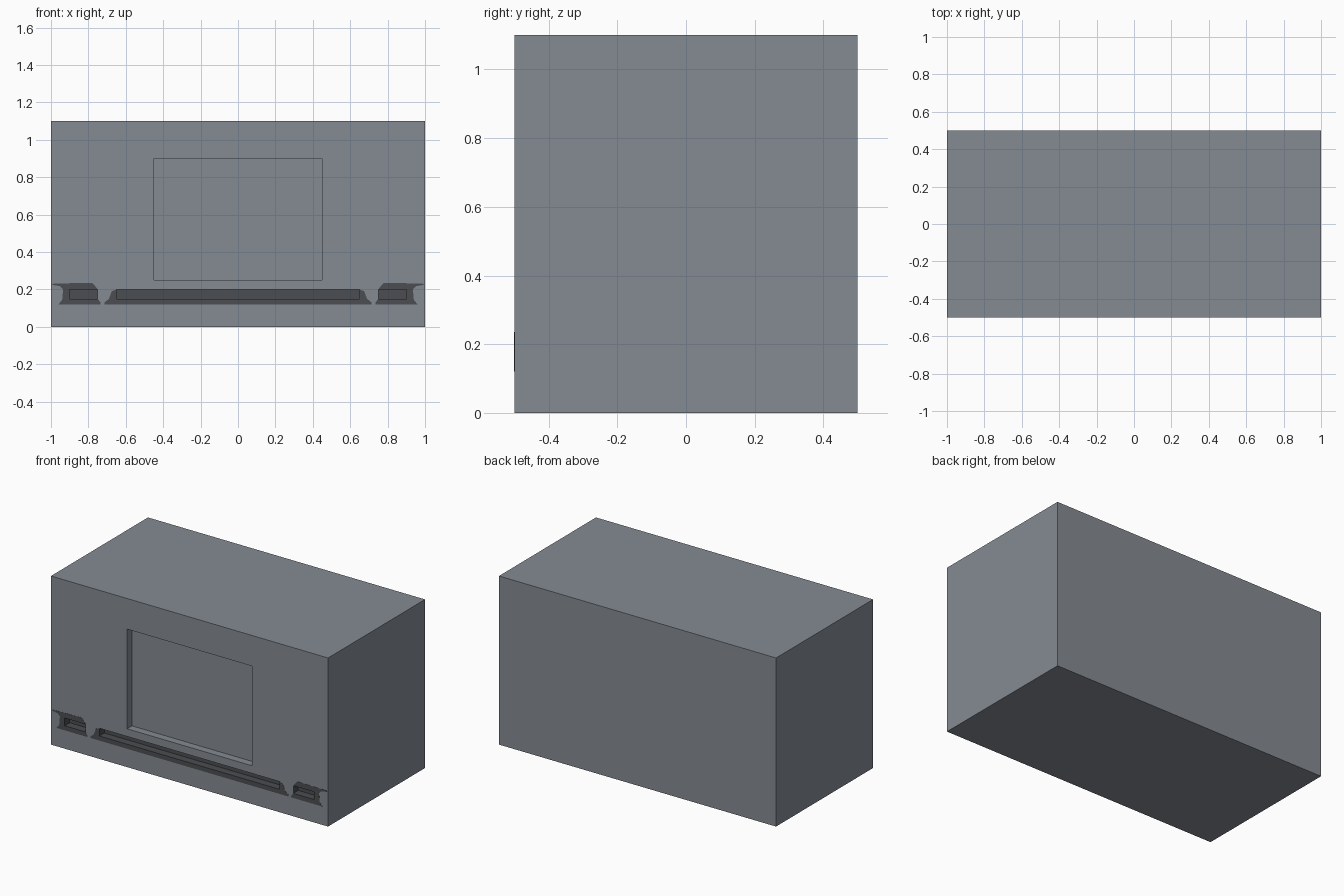
import bpy
import bmesh

cube = bpy.data.objects.get("Cube")
if cube:
    bpy.data.objects.remove(cube, do_unlink=True)


def make_material(name, rgb):
    mat = bpy.data.materials.new(name)
    mat.use_nodes = True
    mat.diffuse_color = (*rgb, 1)
    mat.node_tree.nodes["Principled BSDF"].inputs["Base Color"].default_value = (*rgb, 1)
    return mat


grey = make_material("slate grey", (0.235, 0.26, 0.295))
dark = make_material("charcoal", (0.07, 0.076, 0.083))

WIDTH, DEPTH, HEIGHT = 2.0, 1.0, 1.1
FRONT = -DEPTH / 2
RECESS = 0.05


def make_object(name, bm, *mats):
    mesh = bpy.data.meshes.new(name)
    bmesh.ops.recalc_face_normals(bm, faces=bm.faces)
    bm.to_mesh(mesh)
    bm.free()
    for mat in mats:
        mesh.materials.append(mat)
    obj = bpy.data.objects.new(name, mesh)
    bpy.context.collection.objects.link(obj)
    return obj


def box(name, x, y, z, *mats):
    """Box from (min, max) pairs along each axis."""
    bm = bmesh.new()
    bmesh.ops.create_cube(bm, size=1)
    for v in bm.verts:
        v.co = [a + (b - a) * (c + 0.5) for (a, b), c in zip((x, y, z), v.co)]
    return make_object(name, bm, *mats)


def front_plate(name, outline, mirror=1):
    """Thin painted plate on the front, from an (x, z) outline."""
    bm = bmesh.new()
    face = bm.faces.new([bm.verts.new((x * mirror, FRONT - 0.001, z)) for x, z in outline])
    ext = bmesh.ops.extrude_face_region(bm, geom=[face])
    verts = [g for g in ext["geom"] if isinstance(g, bmesh.types.BMVert)]
    bmesh.ops.translate(bm, verts=verts, vec=(0, 0.002, 0))
    return make_object(name, bm, dark)


# Cabinet body
body = box("cabinet_body", (-WIDTH / 2, WIDTH / 2), (FRONT, -FRONT), (0, HEIGHT), grey, dark)

# Recessed window, long slot and two short slots
recesses = {
    "window_cutter": ((-0.45, 0.45), (0.25, 0.9)),
    "long_slot_cutter": ((-0.65, 0.65), (0.15, 0.2)),
    "right_slot_cutter": ((-0.9, -0.75), (0.15, 0.2)),
    "left_slot_cutter": ((0.75, 0.9), (0.15, 0.2)),
}
bpy.context.view_layer.objects.active = body
for name, (xs, zs) in recesses.items():
    cutter = box(name, xs, (FRONT - 0.1, FRONT + RECESS), zs)
    mod = body.modifiers.new(name, "BOOLEAN")
    mod.operation = "DIFFERENCE"
    mod.solver = "EXACT"
    mod.object = cutter
    bpy.ops.object.modifier_apply(modifier=mod.name)
    bpy.data.objects.remove(cutter, do_unlink=True)

# Slot interiors are charcoal
for poly in body.data.polygons:
    c = poly.center
    inside = FRONT + 0.01 < c.y < FRONT + 2 * RECESS
    poly.material_index = 1 if inside and c.z < 0.22 else 0

# Charcoal surround beneath the long slot
half = [(0.65, 0.15), (0.65, 0.2), (0.675, 0.19), (0.69, 0.15), (0.715, 0.13), (0.715, 0.12)]
front_plate("long_slot_surround", half + [(-x, z) for x, z in reversed(half)])

# Charcoal surrounds of the short slots
side = [(0.75, 0.2), (0.9, 0.2), (0.9, 0.15), (0.75, 0.15), (0.735, 0.13), (0.735, 0.12),
        (0.96, 0.12), (0.94, 0.145), (0.935, 0.2), (0.95, 0.217), (0.995, 0.225),
        (0.985, 0.232), (0.78, 0.235), (0.765, 0.22)]
front_plate("left_slot_surround", side)
front_plate("right_slot_surround", side, -1)
